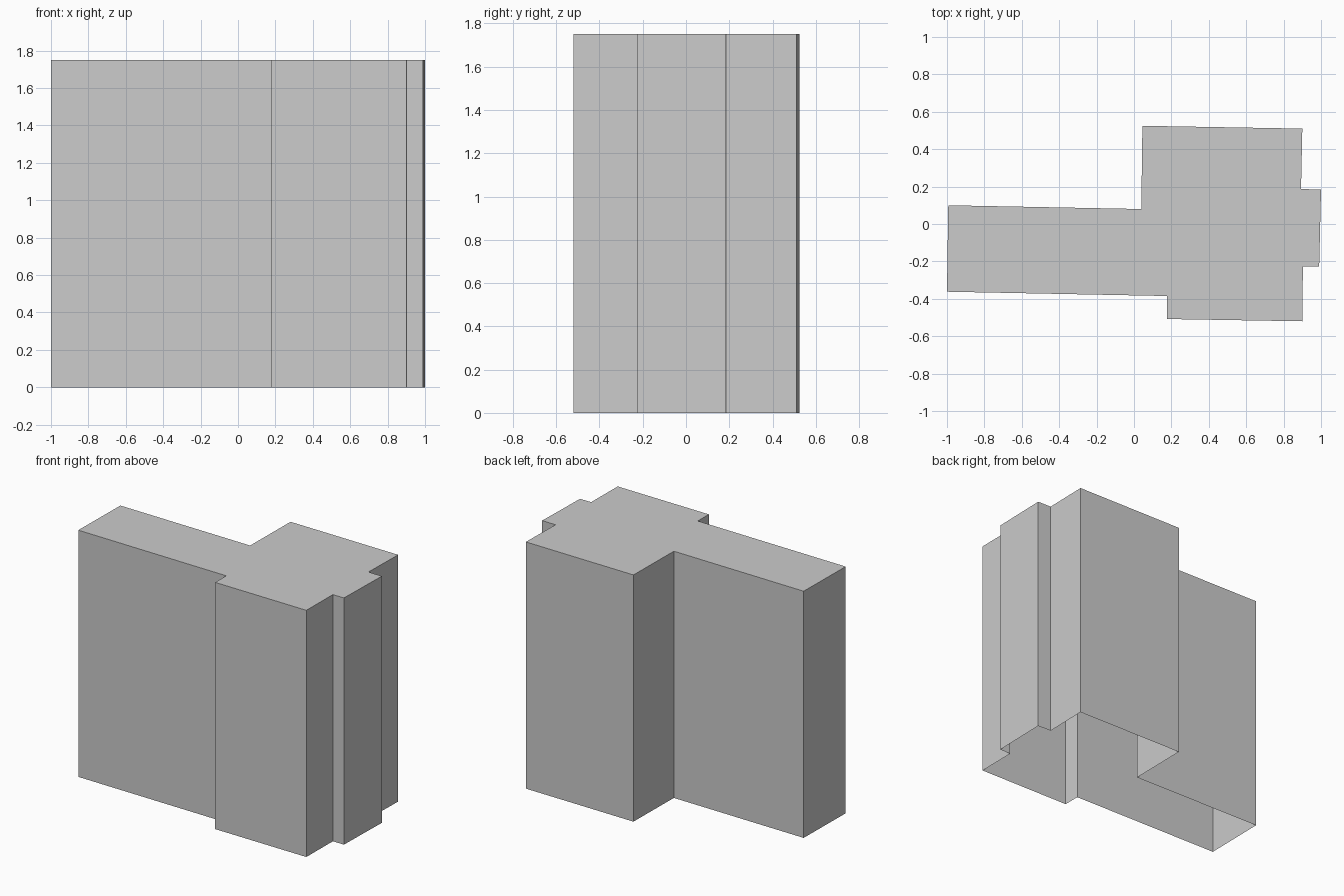
import bpy
import bmesh

cube = bpy.data.objects.get("Cube")
if cube:
    bpy.data.objects.remove(cube, do_unlink=True)

HEIGHT = 1.75

# Footprint, counter-clockwise from the front corner of the long wing
FOOTPRINT = [
    (-1.0, -0.362), (0.177, -0.385), (0.177, -0.508), (0.9, -0.52),
    (0.903, -0.226), (0.99, -0.227), (1.0, 0.184), (0.893, 0.187),
    (0.9, 0.51), (0.045, 0.525), (0.039, 0.08), (-0.993, 0.1),
]

# One plain grey for the whole block
grey = bpy.data.materials.new("plain grey")
grey.use_nodes = True
grey.diffuse_color = (0.6, 0.6, 0.6, 1)
grey.node_tree.nodes["Principled BSDF"].inputs["Base Color"].default_value = (0.6, 0.6, 0.6, 1)

# Walls and flat roof, open underneath
bm = bmesh.new()
base = [bm.verts.new((x, y, 0)) for x, y in FOOTPRINT]
top = [bm.verts.new((x, y, HEIGHT)) for x, y in FOOTPRINT]
count = len(FOOTPRINT)
for i in range(count):
    j = (i + 1) % count
    bm.faces.new((base[i], base[j], top[j], top[i]))
bm.faces.new(top)

mesh = bpy.data.meshes.new("building_block")
bm.to_mesh(mesh)
bm.free()
mesh.materials.append(grey)
block = bpy.data.objects.new("building_block", mesh)
bpy.context.collection.objects.link(block)
